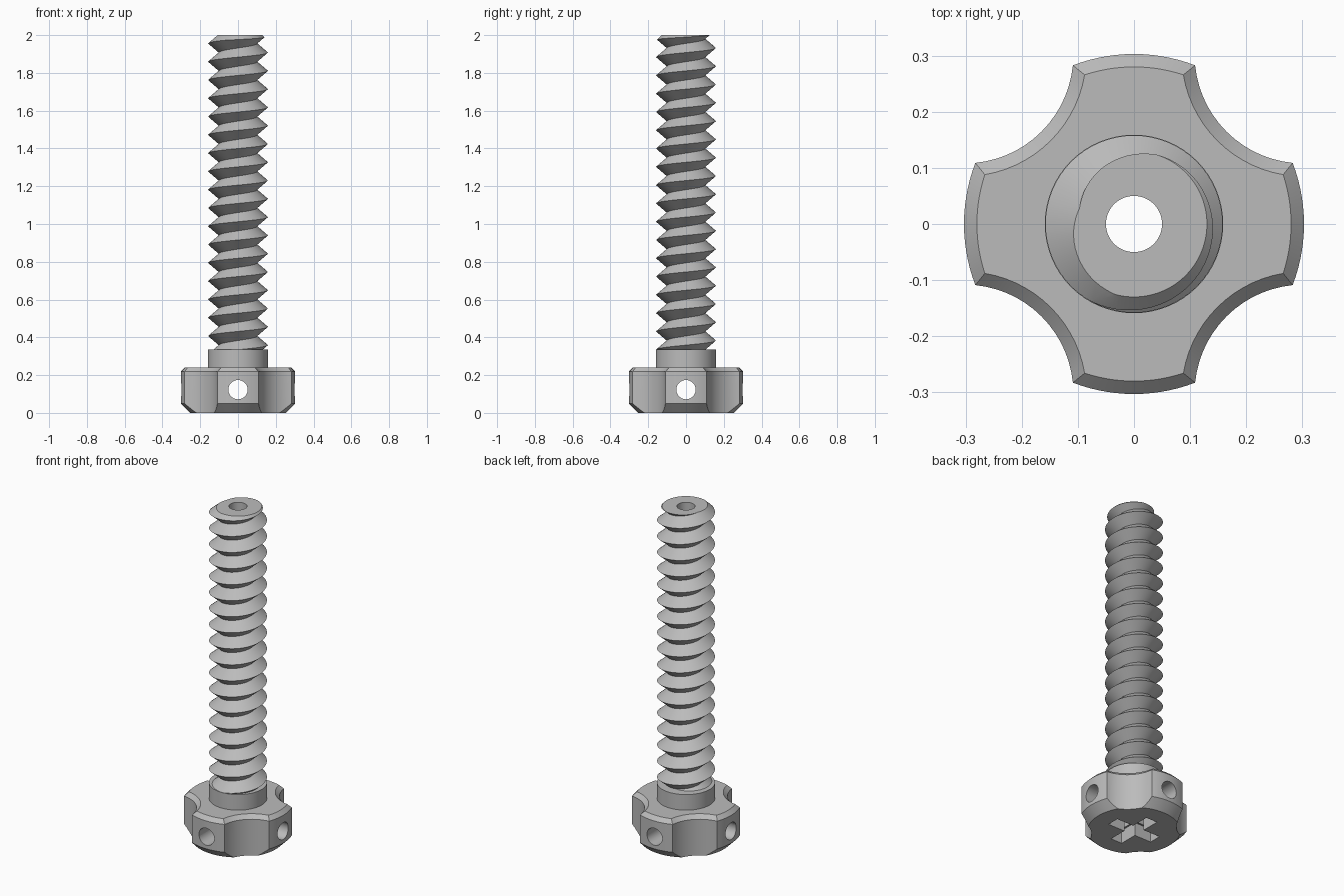
import bpy, bmesh, math
from mathutils import Matrix, Vector

default = bpy.data.objects.get("Cube")
if default:
    bpy.data.objects.remove(default)

steel = bpy.data.materials.new("grey steel")
steel.use_nodes = True
GREY = (0.5, 0.5, 0.5, 1)
steel.diffuse_color = GREY
steel.node_tree.nodes["Principled BSDF"].inputs["Base Color"].default_value = GREY

CREST, ROOT, PITCH = 0.158, 0.101, 0.0968
HEAD_TOP, COLLAR_TOP, TOP = 0.241, 0.335, 2.0
BORE = 0.05


def make(name, bm):
    bmesh.ops.recalc_face_normals(bm, faces=bm.faces)
    mesh = bpy.data.meshes.new(name)
    bm.to_mesh(mesh)
    bm.free()
    mesh.materials.append(steel)
    obj = bpy.data.objects.new(name, mesh)
    bpy.context.collection.objects.link(obj)
    return obj


def cone(name, r1, r2, z1, z2, axis="Z", segments=64, offset=0):
    """Cone or cylinder between z1 and z2, turned onto an axis, then lifted."""
    bm = bmesh.new()
    bmesh.ops.create_cone(bm, cap_ends=True, segments=segments, radius1=r1, radius2=r2,
                          depth=z2 - z1, matrix=Matrix.Translation((0, 0, (z1 + z2) / 2)))
    if axis != "Z":
        turn = Matrix.Rotation(math.pi / 2, 4, "Y" if axis == "X" else "X")
        bmesh.ops.transform(bm, matrix=turn, verts=bm.verts)
    bmesh.ops.translate(bm, vec=(0, 0, offset), verts=bm.verts)
    return make(name, bm)


def box(name, size, centre):
    bm = bmesh.new()
    bmesh.ops.create_cube(bm, size=1)
    bmesh.ops.scale(bm, vec=size, verts=bm.verts)
    bmesh.ops.translate(bm, vec=centre, verts=bm.verts)
    return make(name, bm)


def cut(obj, cutter, operation="DIFFERENCE"):
    mod = obj.modifiers.new("cut", "BOOLEAN")
    mod.operation, mod.object, mod.solver = operation, cutter, "EXACT"
    bpy.context.view_layer.objects.active = obj
    bpy.ops.object.modifier_apply(modifier=mod.name)
    bpy.data.objects.remove(cutter)


def bore(obj):
    cut(obj, cone("bore_cutter", BORE, BORE, -0.5, 2.5))


def smooth(obj):
    bpy.ops.object.select_all(action="DESELECT")
    obj.select_set(True)
    bpy.context.view_layer.objects.active = obj
    bpy.ops.object.shade_smooth_by_angle(angle=math.radians(25))


def outline(inset, steps=14):
    """Four rounded lobes with concave scallops on the diagonals."""
    R, d, r = 0.303 - inset, 0.427, 0.194 + inset
    phi = math.acos((R * R + d * d - r * r) / (2 * R * d))
    half = math.asin(R * math.sin(phi) / r)
    lobe = math.pi / 4 - phi
    points = []
    for k in range(4):
        turn = Matrix.Rotation(k * math.pi / 2, 3, "Z")
        for i in range(steps):
            a = -lobe + 2 * lobe * i / steps
            points.append(turn @ Vector((R * math.cos(a), R * math.sin(a), 0)))
        centre = Vector((d, d, 0)) / math.sqrt(2)
        for i in range(steps):
            a = math.radians(225) + half - 2 * half * i / steps
            points.append(turn @ (centre + r * Vector((math.cos(a), math.sin(a), 0))))
    return points


# Scalloped head with a bevelled upper rim
bm = bmesh.new()
rings = []
for inset, z in ((0, 0), (0, HEAD_TOP - 0.023), (0.023, HEAD_TOP)):
    rings.append([bm.verts.new((p.x, p.y, z)) for p in outline(inset)])
for low, high in zip(rings, rings[1:]):
    for i in range(len(low)):
        j = (i + 1) % len(low)
        bm.faces.new((low[i], low[j], high[j], high[i]))
bm.faces.new(rings[0])
bm.faces.new(rings[-1])
head = make("head", bm)

# Conical lower chamfer, cross recess, cross-drilled holes
cut(head, cone("chamfer_cutter", 0.243, 0.743, -0.01, 0.49, segments=96), "INTERSECT")
bore(head)
for axis in "XY":
    cut(head, cone("hole_cutter", 0.051, 0.051, -0.6, 0.6, axis, 48, 0.123))
for size in ((0.3, 0.075, 0.14), (0.075, 0.3, 0.14)):
    cut(head, box("recess_cutter", size, (0, 0, 0.01)))
smooth(head)

# Plain collar
collar = cone("collar", 0.159, 0.159, HEAD_TOP - 0.005, COLLAR_TOP)
bore(collar)
smooth(collar)

# Threaded shaft: a helical V strip trimmed flat at both ends
N, TURNS, START = 64, 20, 0.2136
bm = bmesh.new()


def helix(radius, lift, count):
    verts = []
    for i in range(count):
        a = 2 * math.pi * i / N
        verts.append(bm.verts.new((radius * math.cos(a), radius * math.sin(a),
                                   START + lift + PITCH * i / N)))
    return verts


roots = helix(ROOT, 0, N * (TURNS + 1) + 1)
crests = helix(CREST, PITCH / 2, N * TURNS + 1)
for i in range(N * TURNS):
    bm.faces.new((roots[i], roots[i + 1], crests[i + 1], crests[i]))
    bm.faces.new((crests[i], crests[i + 1], roots[i + 1 + N], roots[i + N]))
for z, direction in ((COLLAR_TOP - 0.012, -1), (TOP, 1)):
    geom = bm.verts[:] + bm.edges[:] + bm.faces[:]
    cutting = bmesh.ops.bisect_plane(bm, geom=geom, plane_co=(0, 0, z),
                                     plane_no=(0, 0, direction), clear_outer=True)
    rim = [e for e in cutting["geom_cut"] if isinstance(e, bmesh.types.BMEdge)]
    bmesh.ops.contextual_create(bm, geom=rim)
shaft = make("threaded_shaft", bm)

# Chamfered tip and bore
cut(shaft, cone("tip_cutter", 2.13, 0.08, 0.0, 2.05, segments=96), "INTERSECT")
bore(shaft)
smooth(shaft)
